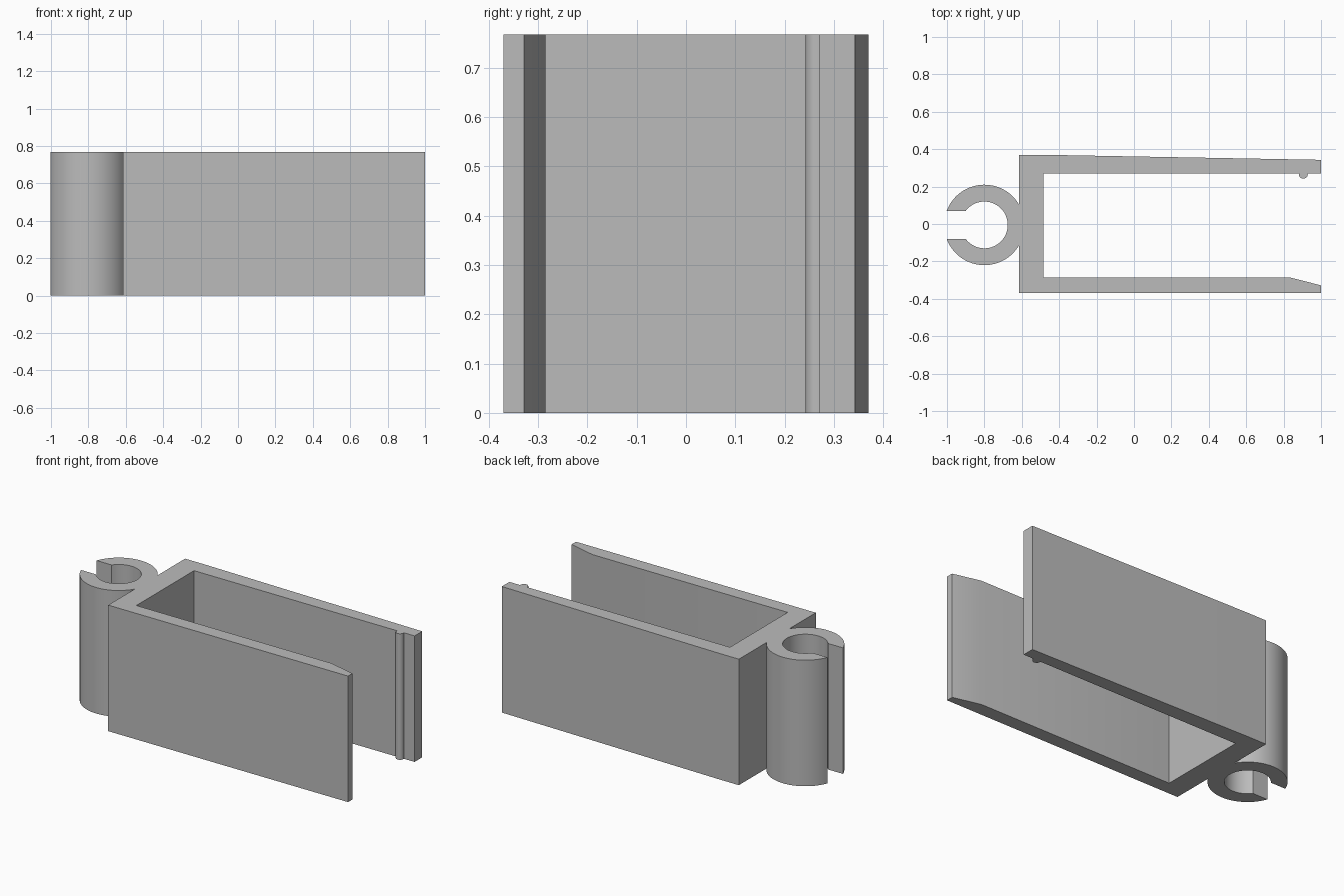
import bpy
import bmesh
from math import asin, cos, sin, pi, radians

cube = bpy.data.objects.get("Cube")
if cube:
    bpy.data.objects.remove(cube, do_unlink=True)

HEIGHT = 0.767
RING = (-0.8, -0.005)      # centre of the open ring
OUTER, INNER = 0.215, 0.125
SLOT = 0.075               # half width of the ring's slot
WALL, WALL_IN = -0.615, -0.485
BACK, BACK_IN = 0.37, 0.27
FRONT, FRONT_IN = -0.37, -0.285


def arc(centre, radius, start, end, steps):
    """Points along an arc, both ends included."""
    angles = [start + (end - start) * i / steps for i in range(steps + 1)]
    return [(centre[0] + radius * cos(a), centre[1] + radius * sin(a)) for a in angles]


# Angles where the slot cuts the ring and where the ring meets the wall
slot_out = pi - asin(SLOT / OUTER)
slot_in = pi - asin(SLOT / INNER)
reach = WALL - RING[0]
join = asin((OUTER ** 2 - reach ** 2) ** 0.5 / OUTER)

# Counter-clockwise outline of the whole clip
outline = []
# Front arm with its bevelled tip
outline += [(WALL, FRONT), (1, FRONT), (1, -0.328), (0.83, FRONT_IN), (WALL_IN, FRONT_IN)]
# Back arm with its small catch ridge and tapered outside
outline += [(WALL_IN, BACK_IN)]
outline += arc((0.905, BACK_IN - 0.004), 0.024, pi, 2 * pi, 12)
outline[-13:-13] = [(0.881, BACK_IN)]
outline += [(0.929, BACK_IN), (1, BACK_IN), (1, 0.343), (-0.49, BACK), (WALL, BACK)]
# Open ring: outside to the slot, round the bore, and back to the wall
outline += arc(RING, OUTER, join, slot_out, 32)
outline += arc(RING, INNER, slot_in, -slot_in, 40)
outline += arc(RING, OUTER, -slot_out, -join, 32)

# Extrude the outline upwards
bm = bmesh.new()
base = bm.faces.new([bm.verts.new((x, y, 0)) for x, y in outline])
top = bmesh.ops.extrude_face_region(bm, geom=[base], use_keep_orig=True)["geom"]
bmesh.ops.translate(bm, vec=(0, 0, HEIGHT),
                    verts=[v for v in top if isinstance(v, bmesh.types.BMVert)])
bmesh.ops.recalc_face_normals(bm, faces=bm.faces)
mesh = bpy.data.meshes.new("clip_body")
bm.to_mesh(mesh)
bm.free()

clip = bpy.data.objects.new("clip_body", mesh)
bpy.context.collection.objects.link(clip)

# Plain grey material
grey = bpy.data.materials.new("plain_grey")
grey.use_nodes = True
colour = (0.5, 0.5, 0.5, 1)
grey.diffuse_color = colour
grey.node_tree.nodes["Principled BSDF"].inputs["Base Color"].default_value = colour
mesh.materials.append(grey)

# Smooth the round parts, keep the edges sharp
bpy.ops.object.select_all(action="DESELECT")
clip.select_set(True)
bpy.context.view_layer.objects.active = clip
bpy.ops.object.shade_smooth_by_angle(angle=radians(20))
